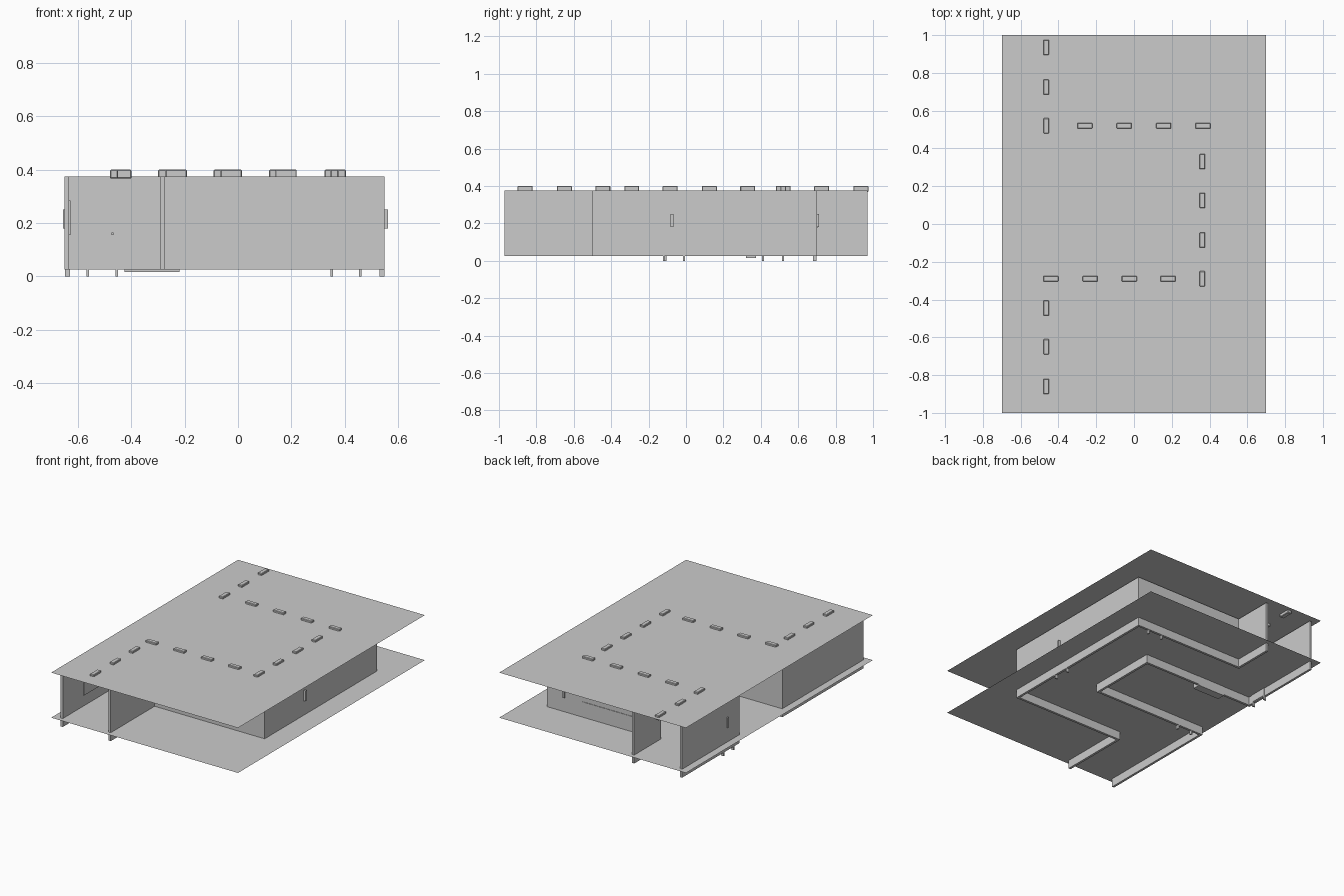
import bpy, bmesh
from mathutils import Vector

if "Cube" in bpy.data.objects:
    bpy.data.objects.remove(bpy.data.objects["Cube"])

T = 0.008  # half wall thickness
WALL_LOW, WALL_TOP = 0.025, 0.375


def finish(name, bm):
    bmesh.ops.recalc_face_normals(bm, faces=bm.faces)
    me = bpy.data.meshes.new(name)
    bm.to_mesh(me)
    bm.free()
    ob = bpy.data.objects.new(name, me)
    bpy.context.collection.objects.link(ob)
    return ob


def box(name, x, y, z, bevel=0):
    bm = bmesh.new()
    bmesh.ops.create_cube(bm, size=1)
    for v in bm.verts:
        v.co = [(r[0] + r[1]) / 2 + c * (r[1] - r[0]) for r, c in zip((x, y, z), v.co)]
    ob = finish(name, bm)
    if bevel:
        m = ob.modifiers.new("bevel", 'BEVEL')
        m.width = bevel
        m.segments = 1
    return ob


def sheet(name, z):
    bm = bmesh.new()
    bm.faces.new([bm.verts.new(p) for p in
                  ((-0.7, -1, z), (0.7, -1, z), (0.7, 1, z), (-0.7, 1, z))])
    return finish(name, bm)


def wall(name, pts):
    # mitred wall along a centre line
    pts = [Vector(p) for p in pts]
    bm = bmesh.new()
    rings = []
    for i, p in enumerate(pts):
        dirs = []
        if i > 0:
            dirs.append((p - pts[i - 1]).normalized())
        if i < len(pts) - 1:
            dirs.append((pts[i + 1] - p).normalized())
        n = sum((Vector((-d.y, d.x)) for d in dirs), Vector((0, 0)))
        if len(dirs) == 2 and abs(dirs[0].dot(dirs[1])) > 0.9:
            n /= 2
        a, b = p + n * T, p - n * T
        rings.append([bm.verts.new((q.x, q.y, z)) for q, z in
                      ((a, WALL_LOW), (b, WALL_LOW), (b, WALL_TOP), (a, WALL_TOP))])
    for r, s in zip(rings, rings[1:]):
        for k in range(4):
            bm.faces.new((r[k], r[(k + 1) % 4], s[(k + 1) % 4], s[k]))
    bm.faces.new(rings[0])
    bm.faces.new(rings[-1])
    return finish(name, bm)


# floor and ceiling sheets
sheet("floor", 0.082)
sheet("ceiling", 0.387)

# corridor walls
wall("outer_wall", [(-0.283, 0.97), (-0.283, 0.692), (0.542, 0.692),
                    (0.542, -0.492), (-0.283, -0.492), (-0.283, -0.97)])
wall("inner_wall", [(-0.642, 0.97), (-0.642, 0.366), (0.2, 0.366),
                    (0.2, -0.11), (-0.642, -0.11), (-0.642, -0.97)])

# ceiling lights following the corridor
lights = [(-0.465, y, 0) for y in (0.935, 0.725, 0.52, -0.445, -0.65, -0.86)]
lights += [(x, 0.52, 1) for x in (-0.26, -0.052, 0.157, 0.365)]
lights += [(0.362, y, 0) for y in (0.33, 0.125, -0.085, -0.29)]
lights += [(x, -0.29, 1) for x in (-0.44, -0.232, -0.025, 0.18)]
for i, (x, y, along_x) in enumerate(lights):
    hx, hy = (0.04, 0.015) if along_x else (0.015, 0.04)
    box(f"ceiling_light_{i}", (x - hx, x + hx), (y - hy, y + hy), (0.367, 0.4), 0.003)


def door(i, axis, centre, at, side):
    # axis: direction the door runs; at: wall centre; side: corridor direction
    def part(name, u, d, z):
        d = sorted((at + side * d[0], at + side * d[1]))
        u = (centre + u[0], centre + u[1])
        x, y = (u, d) if axis == 'x' else (d, u)
        box(f"door_{i}_{name}", x, y, z)
    for n, s in (("left", -1), ("right", 1)):
        part("post_" + n, (s * 0.054 - 0.005, s * 0.054 + 0.005), (-0.007, 0.012), (0, 0.275))
    part("lintel", (-0.049, 0.049), (-0.007, 0.012), (0.265, 0.275))
    part("panel", (-0.049, 0.049), (-0.006, 0.0115), (0.03, 0.265))
    part("knob", (0.034, 0.042), (0.01, 0.02), (0.156, 0.164))


door(0, 'x', -0.509, -0.11, -1)
door(1, 'y', -0.065, 0.542, -1)
door(2, 'x', 0.405, 0.692, -1)
door(3, 'y', 0.465, -0.642, 1)

# narrow plates set through the walls at three doors
box("plate_right", (0.53, 0.563), (-0.082, -0.068), (0.18, 0.25))
box("plate_back", (0.415, 0.429), (0.68, 0.712), (0.18, 0.25))
box("plate_left", (-0.657, -0.63), (0.478, 0.492), (0.18, 0.25))

# cabinet set in the inner wall, rail and picture
box("cabinet", (-0.425, -0.22), (0.32, 0.3755), (0.016, 0.28))
box("wall_rail", (-0.2, 0.285), (0.678, 0.703), (0.175, 0.187))
box("picture", (-0.64, -0.629), (-0.75, -0.55), (0.155, 0.285))
